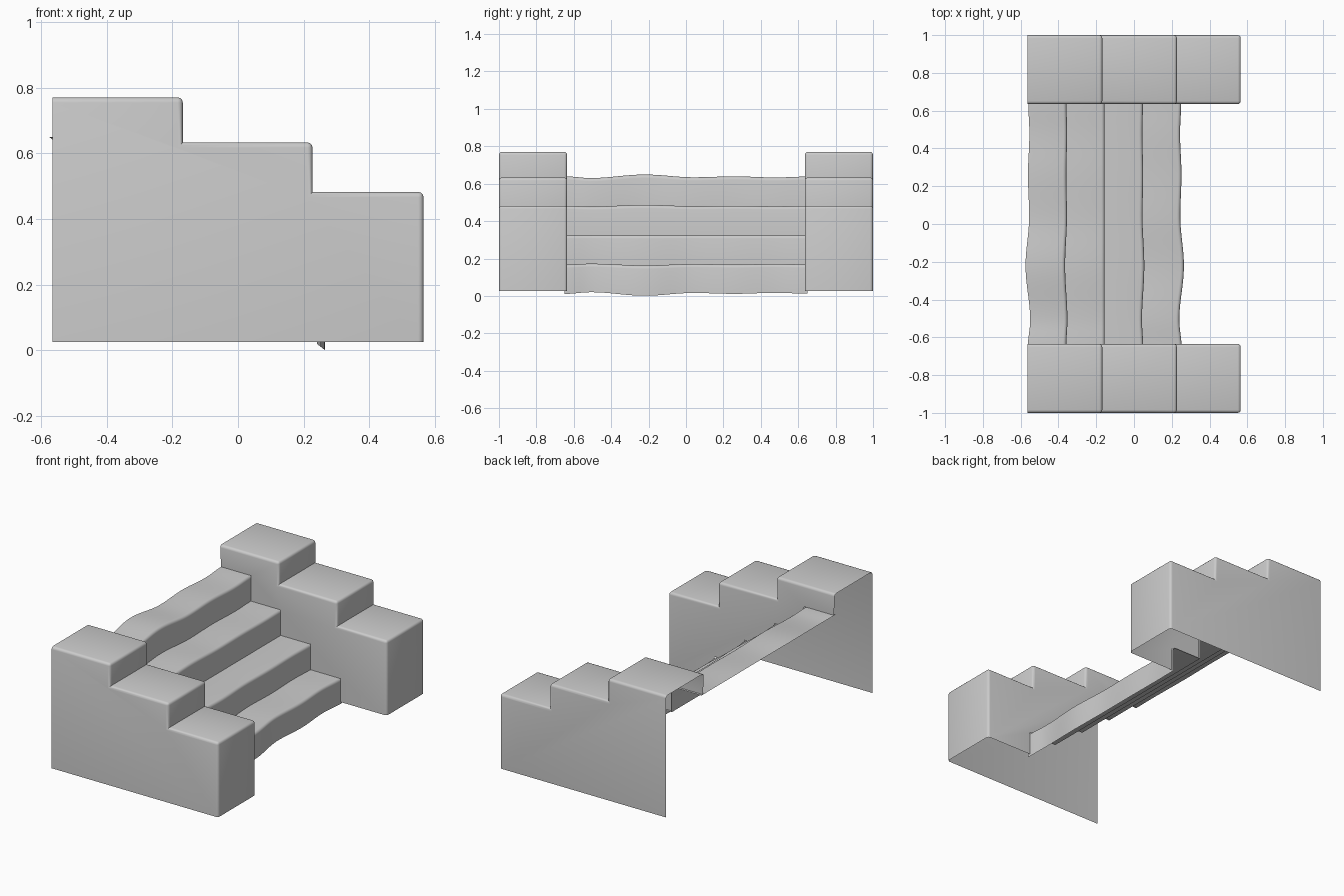
import bpy, bmesh, math

if "Cube" in bpy.data.objects:
    bpy.data.objects.remove(bpy.data.objects["Cube"])


def finish(bm, name):
    me = bpy.data.meshes.new(name)
    bm.to_mesh(me)
    bm.free()
    ob = bpy.data.objects.new(name, me)
    bpy.context.collection.objects.link(ob)
    bpy.ops.object.select_all(action='DESELECT')
    ob.select_set(True)
    bpy.context.view_layer.objects.active = ob
    bpy.ops.object.shade_smooth_by_angle(angle=math.radians(40))
    return ob


# Staircase profile (x, z), from the back of the top tread down to the foot
CX, CZ, RUN, RISE, R = -0.155, 0.325, 0.2025, 0.1565, 0.018
stairs = []
for i in range(4):
    z = CZ + (2 - i) * RISE
    x = CX + (i - 2) * RUN
    stairs += [(x, z), (x + RUN, z)]
stairs.append((CX + 2 * RUN, CZ - 2 * RISE))

# Side walls: stepped shells, open at the back and underneath
wall = [(-0.565, 0.77), (-0.168, 0.77), (-0.168, 0.633), (0.227, 0.633),
        (0.227, 0.482), (0.565, 0.482), (0.565, 0.025)]
bm = bmesh.new()
outer = [bm.verts.new((x, -1, z)) for x, z in wall]
inner = [bm.verts.new((x, -0.635, z)) for x, z in wall]
heel = bm.verts.new((-0.565, -1, 0.025))
cut = [bm.verts.new((x, -0.635, max(z, 0.025))) for x, z in stairs]
bm.faces.new([heel] + outer[::-1])
bm.faces.new(inner + cut[::-1])
for i in range(len(wall) - 1):
    bm.faces.new((outer[i], outer[i + 1], inner[i + 1], inner[i]))
bm.normal_update()
convex = [e for e in bm.edges if len(e.link_faces) == 2 and e.calc_face_angle_signed() > 0.5]
bmesh.ops.bevel(bm, geom=convex, offset=0.016, segments=3, profile=0.5, affect='EDGES')
walls = finish(bm, "side_walls")
walls.modifiers.new("mirror", 'MIRROR').use_axis = (False, True, False)
walls.modifiers["mirror"].use_mirror_merge = False

# Steps: rounded tread-and-riser sheet that swells and pinches along y
profile = []
for i, (x, z) in enumerate(stairs):
    if i % 2:
        for k in range(5):
            a = math.pi / 2 * (1 - k / 4)
            profile.append((x - R + R * math.cos(a), z - R + R * math.sin(a)))
    else:
        profile.append((x, z))

keys = [(-0.65, 1.005), (-0.51, 0.975), (-0.22, 1.035), (0.04, 0.988),
        (0.26, 1.003), (0.48, 0.985), (0.65, 1.0)]


def swell(y):
    for (a, s), (b, t) in zip(keys, keys[1:]):
        if y <= b:
            f = (y - a) / (b - a)
            return s + (t - s) * (1 - math.cos(math.pi * f)) / 2
    return keys[-1][1]


bm = bmesh.new()
N = 48
rows = []
for j in range(N + 1):
    y = -0.65 + 1.3 * j / N
    s = swell(y)
    rows.append([bm.verts.new((CX + (x - CX) * s, y, CZ + (z - CZ) * s)) for x, z in profile])
for a, b in zip(rows, rows[1:]):
    for i in range(len(profile) - 1):
        bm.faces.new((a[i], a[i + 1], b[i + 1], b[i]))
finish(bm, "steps")
